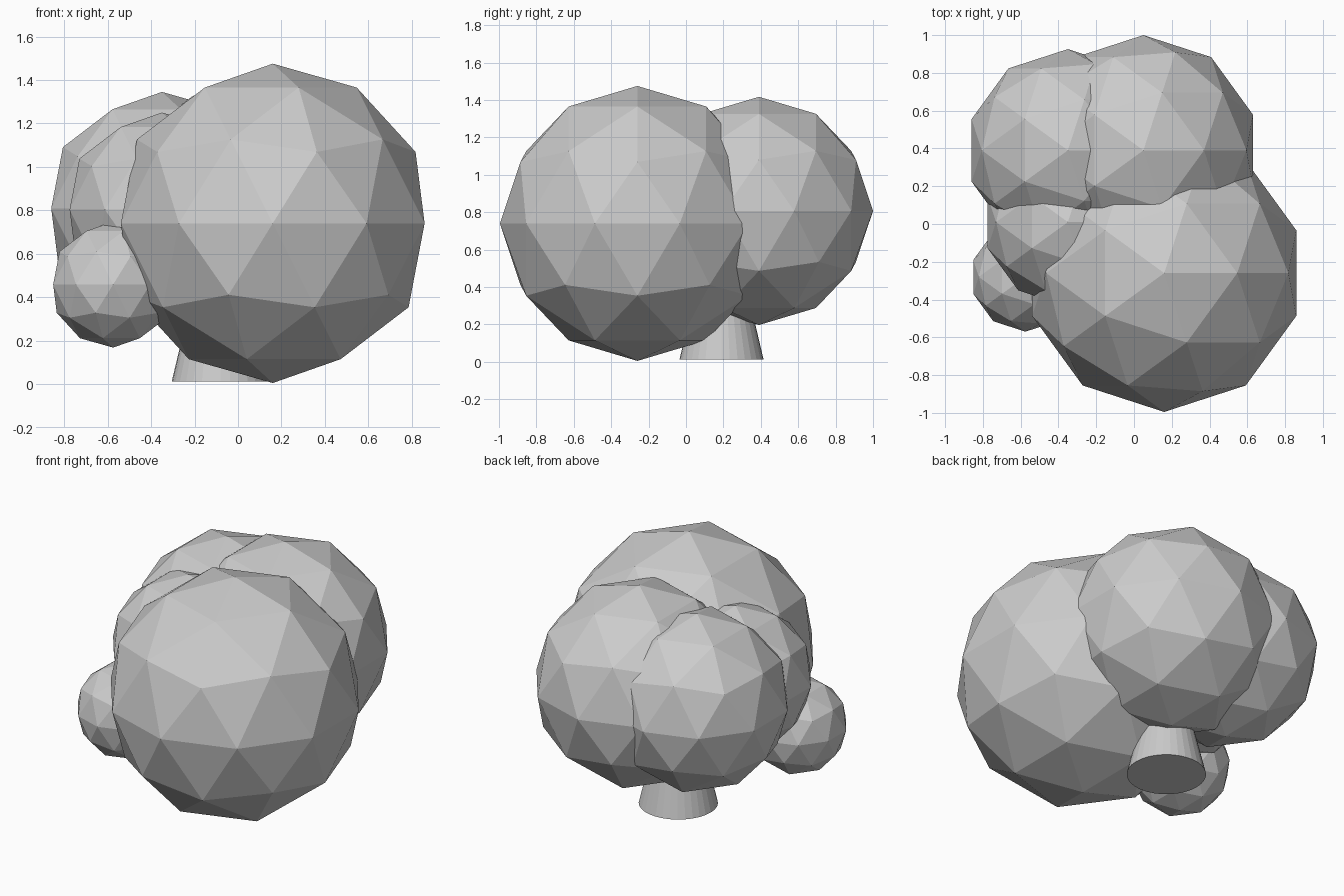
import bpy

cube = bpy.data.objects.get("Cube")
if cube:
    bpy.data.objects.remove(cube, do_unlink=True)

# One plain grey for the whole tree
grey = bpy.data.materials.new("plain grey")
grey.use_nodes = True
colour = (0.6, 0.6, 0.6, 1)
grey.diffuse_color = colour
grey.node_tree.nodes["Principled BSDF"].inputs["Base Color"].default_value = colour


def finish(name):
    part = bpy.context.object
    part.name = name
    part.data.materials.append(grey)
    bpy.ops.object.shade_flat()


# Faceted foliage clumps: name, centre, radius
clumps = [
    ("foliage_front", (0.16, -0.26, 0.74), 0.735),
    ("foliage_back_left", (0.05, 0.39, 0.807), 0.61),
    ("foliage_back_right", (-0.35, 0.39, 0.809), 0.536),
    ("foliage_middle_right", (-0.35, 0.01, 0.803), 0.447),
    ("foliage_small_right", (-0.575, -0.28, 0.458), 0.29),
]
for name, centre, radius in clumps:
    bpy.ops.mesh.primitive_ico_sphere_add(subdivisions=2, radius=radius, location=centre)
    finish(name)

# Tapered trunk, its top buried in the foliage
base, top = 0.012, 0.5
bpy.ops.mesh.primitive_cone_add(vertices=32, radius1=0.225, radius2=0.11, depth=top - base,
                                location=(-0.08, 0.19, (base + top) / 2))
finish("trunk")
